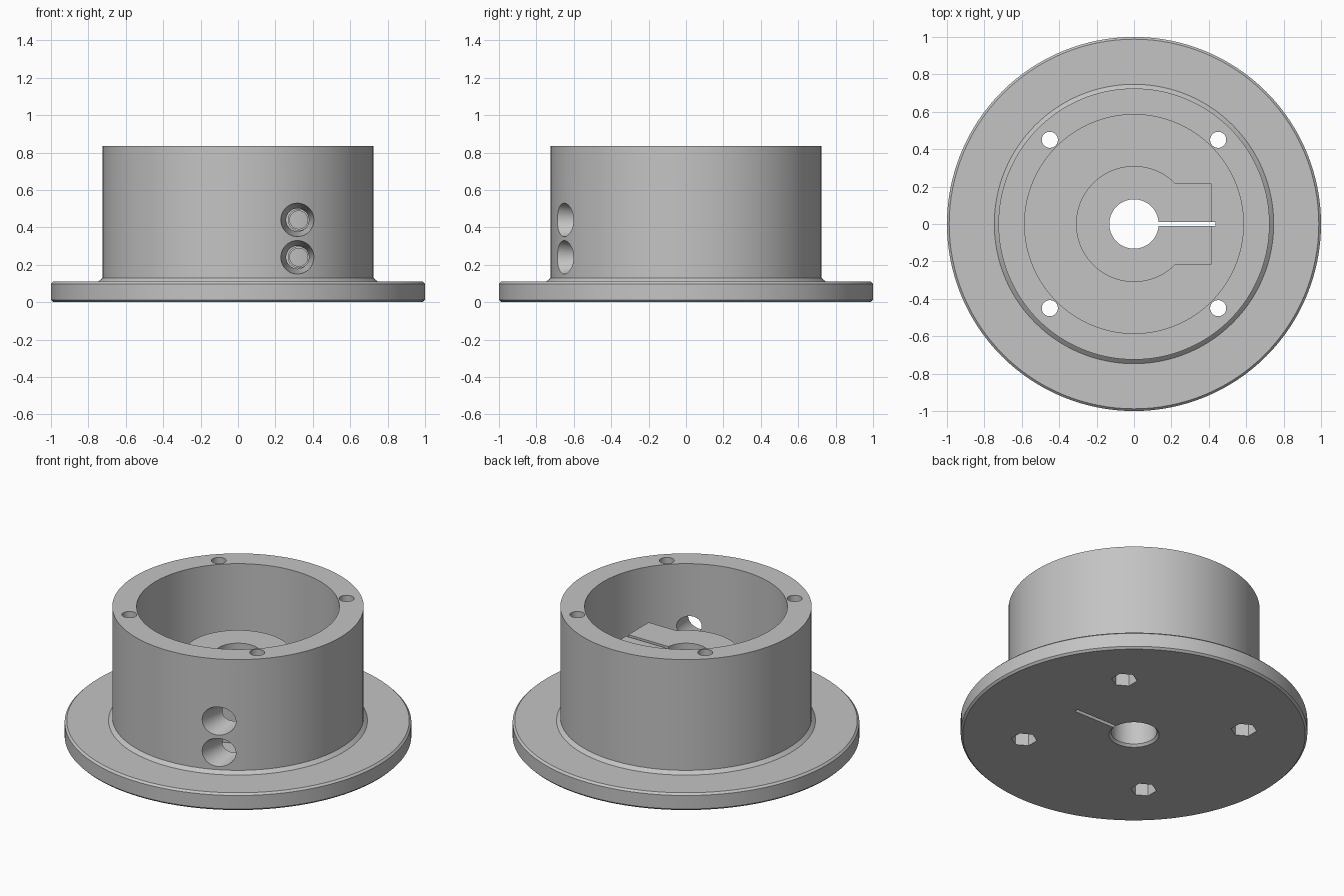
import bpy, bmesh, math
from mathutils import Matrix

cube = bpy.data.objects.get("Cube")
if cube:
    bpy.data.objects.remove(cube, do_unlink=True)

grey = bpy.data.materials.new("plain_grey")
grey.use_nodes = True
colour = (0.55, 0.55, 0.55, 1)
grey.diffuse_color = colour
grey.node_tree.nodes["Principled BSDF"].inputs["Base Color"].default_value = colour


def add_object(name, bm):
    bmesh.ops.recalc_face_normals(bm, faces=bm.faces)
    mesh = bpy.data.meshes.new(name)
    bm.to_mesh(mesh)
    bm.free()
    mesh.materials.append(grey)
    obj = bpy.data.objects.new(name, mesh)
    bpy.context.collection.objects.link(obj)
    return obj


def lathe(name, profile, steps=128):
    """Closed (radius, height) profile turned around the z axis."""
    bm = bmesh.new()
    rings = []
    for i in range(steps):
        a = math.tau * i / steps
        rings.append([bm.verts.new((r * math.cos(a), r * math.sin(a), z)) for r, z in profile])
    n = len(profile)
    for i in range(steps):
        a, b = rings[i], rings[(i + 1) % steps]
        for j in range(n):
            k = (j + 1) % n
            bm.faces.new((a[j], b[j], b[k], a[k]))
    return add_object(name, bm)


def box(name, x0, x1, y0, y1, z0, z1):
    bm = bmesh.new()
    size = Matrix.Diagonal((x1 - x0, y1 - y0, z1 - z0, 1))
    centre = Matrix.Translation(((x0 + x1) / 2, (y0 + y1) / 2, (z0 + z1) / 2))
    bmesh.ops.create_cube(bm, size=1, matrix=centre @ size)
    return add_object(name, bm)


def prism(name, r0, r1, start, length, sides=40, along_y=False):
    """Cylinder or cone running up z, or back along y, from its start point."""
    bm = bmesh.new()
    turn = Matrix.Rotation(-math.pi / 2, 4, "X") if along_y else Matrix()
    place = Matrix.Translation(start) @ turn @ Matrix.Translation((0, 0, length / 2))
    bmesh.ops.create_cone(bm, cap_ends=True, segments=sides, radius1=r0, radius2=r1,
                          depth=length, matrix=place)
    return add_object(name, bm)


def combine(target, tool, operation):
    mod = target.modifiers.new(operation.lower(), "BOOLEAN")
    mod.operation, mod.solver, mod.object = operation, "EXACT", tool
    bpy.context.view_layer.objects.active = target
    bpy.ops.object.modifier_apply(modifier=mod.name)
    bpy.data.objects.remove(tool, do_unlink=True)


# Flange, hollow drum and central collar
FLOOR, COLLAR_TOP, DRUM_TOP = 0.11, 0.54, 0.835
hub = lathe("flanged_hub", [
    (0.145, 0), (0.988, 0), (1, 0.012), (1, 0.098), (0.988, 0.11),
    (0.747, 0.11), (0.725, 0.13), (0.725, DRUM_TOP), (0.585, DRUM_TOP),
    (0.585, FLOOR), (0.31, FLOOR), (0.31, COLLAR_TOP), (0.132, COLLAR_TOP), (0.132, 0.015)])

# Clamp block beside the collar
combine(hub, box("clamp_block", 0.2, 0.415, -0.217, 0.217, 0.05, COLLAR_TOP), "UNION")

# Clamping slot
combine(hub, box("slot_cutter", 0.05, 0.435, -0.012, 0.012, -0.1, 0.7), "DIFFERENCE")

# Long bolt holes with hexagonal nut pockets underneath
for x in (-0.45, 0.45):
    for y in (-0.45, 0.45):
        combine(hub, prism("bolt_cutter", 0.043, 0.043, (x, y, -0.1), 1.2), "DIFFERENCE")
        combine(hub, prism("nut_cutter", 0.075, 0.075, (x, y, -0.1), 0.2, 6), "DIFFERENCE")

# Tapered access holes in the drum and screw holes through the clamp
for z in (0.24, 0.44):
    combine(hub, prism("access_cutter", 0.112, 0.053, (0.325, -0.78, z), 0.34, 48, True), "DIFFERENCE")
    combine(hub, prism("screw_cutter", 0.056, 0.056, (0.325, -0.3, z), 0.29, 40, True), "DIFFERENCE")
    combine(hub, prism("thread_cutter", 0.048, 0.048, (0.325, -0.05, z), 0.35, 40, True), "DIFFERENCE")

bpy.ops.object.select_all(action="DESELECT")
hub.select_set(True)
bpy.context.view_layer.objects.active = hub
bpy.ops.object.shade_smooth_by_angle(angle=math.radians(25))
